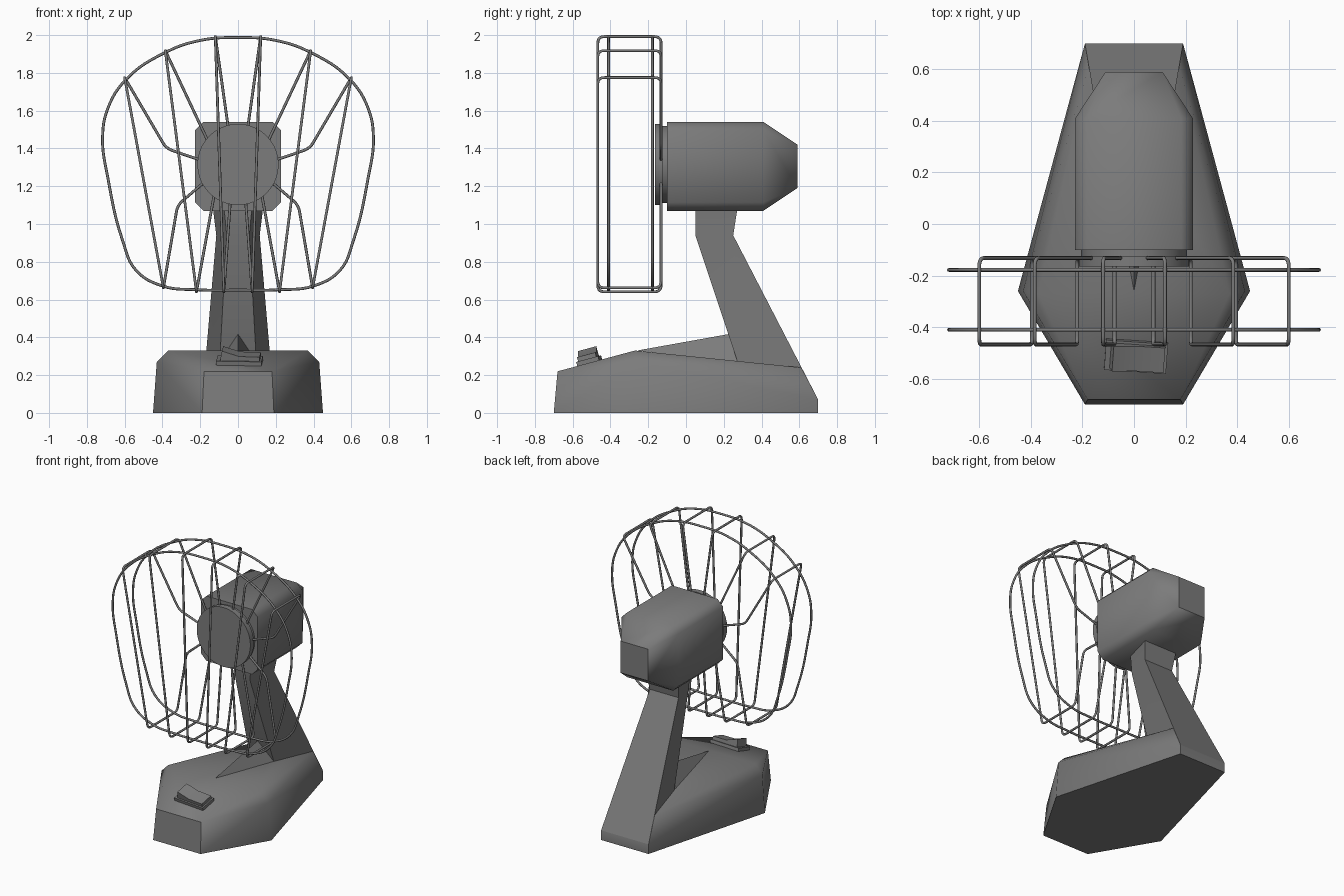
import bpy, bmesh, math
from mathutils import Vector, Matrix

if "Cube" in bpy.data.objects:
    bpy.data.objects.remove(bpy.data.objects["Cube"])

grey = bpy.data.materials.new("dark_grey")
grey.use_nodes = True
grey.diffuse_color = (0.2, 0.2, 0.2, 1)
grey.node_tree.nodes["Principled BSDF"].inputs["Base Color"].default_value = (0.2, 0.2, 0.2, 1)


def finish(obj, angle):
    bpy.ops.object.select_all(action='DESELECT')
    obj.select_set(True)
    bpy.context.view_layer.objects.active = obj
    if obj.type == 'CURVE':
        bpy.ops.object.convert(target='MESH')
    bpy.ops.object.shade_smooth_by_angle(angle=math.radians(angle))


def add_mesh(name, bm, angle=50):
    bmesh.ops.recalc_face_normals(bm, faces=bm.faces)
    me = bpy.data.meshes.new(name)
    bm.to_mesh(me)
    bm.free()
    me.materials.append(grey)
    obj = bpy.data.objects.new(name, me)
    bpy.context.collection.objects.link(obj)
    finish(obj, angle)
    return obj


def hull(name, points, angle=50):
    """Convex solid around points, mirrored in x."""
    bm = bmesh.new()
    for p in {(s * x, y, z) for x, y, z in points for s in (1, -1)}:
        bm.verts.new(p)
    res = bmesh.ops.convex_hull(bm, input=bm.verts)
    loose = [v for v in bm.verts if not v.link_faces]
    bmesh.ops.delete(bm, geom=loose, context='VERTS')
    bmesh.ops.dissolve_limit(bm, angle_limit=0.02, verts=bm.verts, edges=bm.edges)
    return add_mesh(name, bm, angle)


def loft(name, sections, angle=20):
    """Skin a row of four-cornered sections and cap both ends."""
    bm = bmesh.new()
    rows = [[bm.verts.new(p) for p in s] for s in sections]
    for a, b in zip(rows, rows[1:]):
        for i in range(4):
            j = (i + 1) % 4
            bm.faces.new((a[i], a[j], b[j], b[i]))
    bm.faces.new(rows[0])
    bm.faces.new(rows[-1])
    return add_mesh(name, bm, angle)


def prism(name, profile, depth, matrix):
    """Extrude an x-z profile along y."""
    bm = bmesh.new()
    face = bm.faces.new([bm.verts.new((x, -depth / 2, z)) for x, z in profile])
    ext = bmesh.ops.extrude_face_region(bm, geom=[face])
    moved = [g for g in ext["geom"] if isinstance(g, bmesh.types.BMVert)]
    bmesh.ops.translate(bm, verts=moved, vec=(0, depth, 0))
    bmesh.ops.transform(bm, matrix=matrix, verts=bm.verts)
    return add_mesh(name, bm, 20)


def disc(name, radius, y0, y1):
    bm = bmesh.new()
    place = Matrix.Translation((0, (y0 + y1) / 2, 1.315)) @ Matrix.Rotation(math.pi / 2, 4, 'X')
    bmesh.ops.create_cone(bm, cap_ends=True, segments=40, radius1=radius, radius2=radius,
                          depth=y1 - y0, matrix=place)
    return add_mesh(name, bm, 40)


def wire(name, points, closed=False):
    cu = bpy.data.curves.new(name, 'CURVE')
    cu.dimensions = '3D'
    cu.bevel_depth = 0.0075
    cu.bevel_resolution = 2
    cu.use_fill_caps = True
    cu.materials.append(grey)
    if closed:
        sp = cu.splines.new('BEZIER')
        sp.bezier_points.add(len(points) - 1)
        sp.resolution_u = 6
        sp.use_cyclic_u = True
        for bp, p in zip(sp.bezier_points, points):
            bp.co = p
            bp.handle_left_type = bp.handle_right_type = 'AUTO'
    else:
        sp = cu.splines.new('POLY')
        sp.points.add(len(points) - 1)
        for sp_point, p in zip(sp.points, points):
            sp_point.co = (*p, 1)
    obj = bpy.data.objects.new(name, cu)
    bpy.context.collection.objects.link(obj)
    finish(obj, 60)


def rounded(points, radius=0.035, steps=5):
    """Round the inner corners of a polyline."""
    pts = [Vector(p) for p in points]
    out = [pts[0]]
    for a, b, c in zip(pts, pts[1:], pts[2:]):
        p = b + (a - b).normalized() * radius
        q = b + (c - b).normalized() * radius
        for i in range(steps + 1):
            t = i / steps
            out.append(p * (1 - t) ** 2 + b * 2 * t * (1 - t) + q * t * t)
    return out + [pts[-1]]


# Base: six-sided foot with chamfered shoulders
hull("base", [(0.19, -0.70, 0), (0.45, -0.26, 0), (0.19, 0.70, 0),
              (0.18, -0.68, 0.22), (0.43, -0.26, 0.27), (0.37, -0.27, 0.33),
              (0.19, 0.70, 0.07), (0.175, 0.61, 0.24)])

# Ridge running from the base top to the neck
hull("base_ridge", [(0, -0.26, 0.33), (0.1, 0.28, 0.27), (0, 0.27, 0.425)], 20)

# Neck: narrow front, wide back, bent near the top
def neck_section(fx, fy, fz, bx, by, bz):
    return [(-fx, fy, fz), (fx, fy, fz), (bx, by, bz), (-bx, by, bz)]

loft("neck", [neck_section(0.1, 0.29, 0.22, 0.19, 0.70, 0.07),
              neck_section(0.06, 0.05, 0.94, 0.115, 0.25, 0.94),
              neck_section(0.075, 0.05, 1.1, 0.135, 0.275, 1.1)])

# Motor housing: chamfered box tapering to the back
MID = 1.305
body = [(x, y, MID + s * h) for y in (-0.10, 0.41) for s in (1, -1)
        for x, h in ((0.228, 0.19), (0.183, 0.235))]
hull("motor_housing", body + [(0.11, 0.59, MID + s * 0.115) for s in (1, -1)])
disc("hub_collar", 0.205, -0.13, -0.08)
disc("hub_disc", 0.215, -0.165, -0.125)

# Switch on the sloping front of the base
tilt = (Matrix.Translation((0.008, -0.51, 0.266)) @ Matrix.Rotation(math.radians(15), 4, 'X')
        @ Matrix.Rotation(math.radians(-4), 4, 'Z'))
prism("switch_plate", [(-0.12, -0.02), (0.12, -0.02), (0.12, 0.022), (-0.12, 0.022)], 0.12, tilt)
prism("switch_rocker", [(-0.1, 0.02), (0.11, 0.02), (0.11, 0.045), (0, 0.047), (-0.09, 0.075)],
      0.1, tilt)

# Cage rings
half = [(0.2, 1.972), (0.385, 1.908), (0.59, 1.768), (0.69, 1.61), (0.717, 1.45), (0.69, 1.25),
        (0.61, 0.91), (0.54, 0.755), (0.4, 0.672), (0.22, 0.652)]
outline = [(0, 1.987)] + half + [(0, 0.65)] + [(-x, z) for x, z in reversed(half)]
for name, y in (("front_ring", -0.41), ("back_ring", -0.178)):
    wire(name, [(x, y, z) for x, z in outline], closed=True)

# Cage wires: out from the hub, over the rings, down the front and back to the hub
FRONT, BACK = -0.467, -0.132
paths = [
    ([(0.05, 1.5), (0.12, 1.992)], [(0.075, 0.641), (0.04, 1.13)]),
    ([(0.16, 1.44), (0.385, 1.918)], [(0.22, 0.641), (0.125, 1.16)]),
    ([(0.19, 1.335), (0.38, 1.4), (0.6, 1.775)], [(0.395, 0.662), (0.32, 1.1), (0.18, 1.22)]),
]
for side, s in (("left", 1), ("right", -1)):
    for n, (upper, lower) in enumerate(paths, 1):
        pts = [(s * x, BACK, z) for x, z in upper]
        pts += [(s * x, FRONT, z) for x, z in (upper[-1], lower[0])]
        pts += [(s * x, BACK, z) for x, z in lower]
        wire(f"{side}_cage_wire_{n}", rounded(pts))
